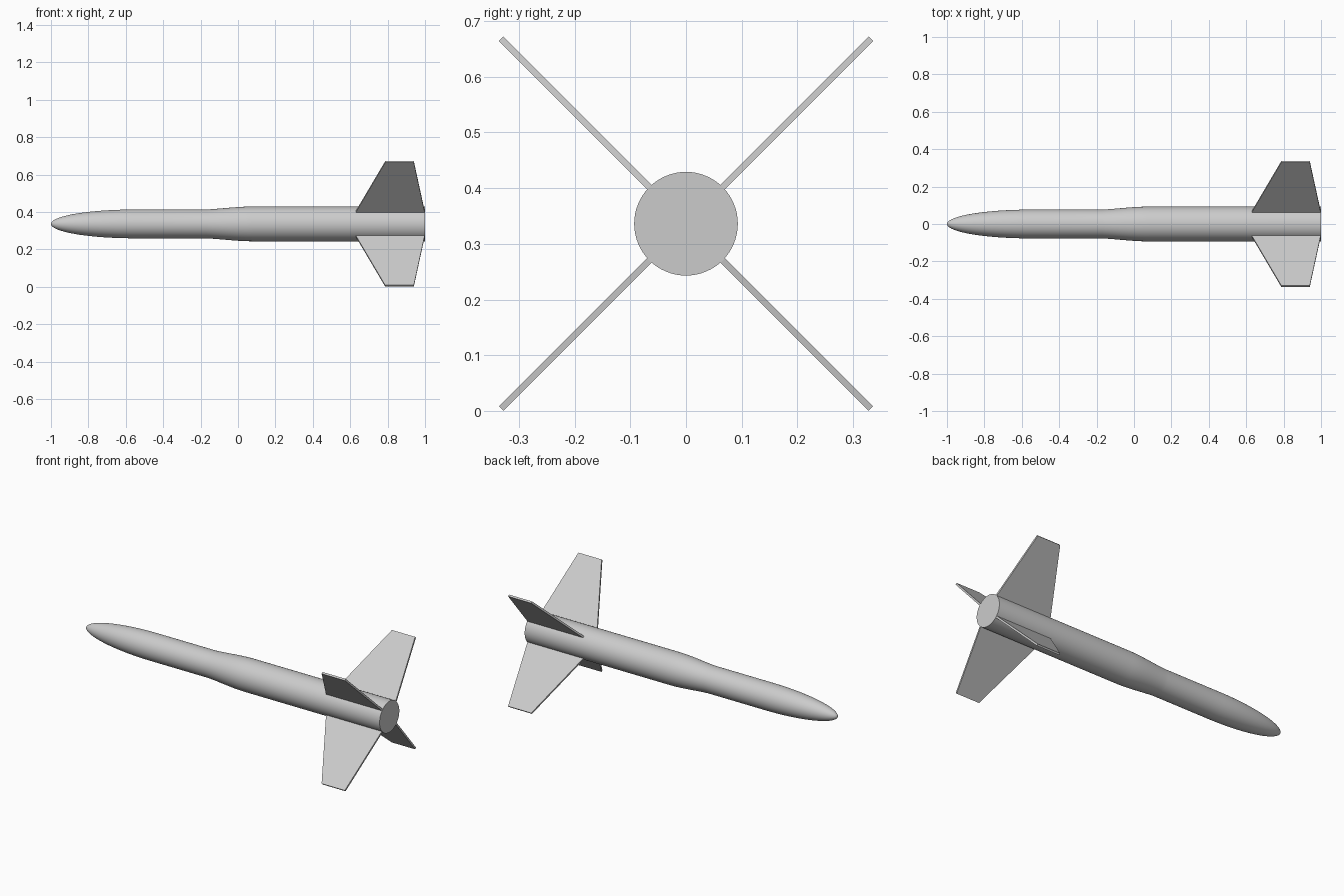
import bpy, bmesh, math
from mathutils import Matrix

cube = bpy.data.objects.get("Cube")
if cube:
    bpy.data.objects.remove(cube, do_unlink=True)

AXIS_Z = 0.336
NOSE_R, BODY_R = 0.077, 0.093
SEGMENTS = 64

grey = bpy.data.materials.new("light_grey")
grey.diffuse_color = (0.6, 0.6, 0.6, 1)
grey.use_nodes = True
grey.node_tree.nodes["Principled BSDF"].inputs["Base Color"].default_value = (0.6, 0.6, 0.6, 1)


def make_object(name, bm):
    bmesh.ops.recalc_face_normals(bm, faces=bm.faces)
    mesh = bpy.data.meshes.new(name)
    bm.to_mesh(mesh)
    bm.free()
    mesh.materials.append(grey)
    obj = bpy.data.objects.new(name, mesh)
    obj.location.z = AXIS_Z
    bpy.context.collection.objects.link(obj)
    return obj


# Body profile: elliptical nose, straight neck, eased shoulder, straight tail
profile = []
for i in range(25):
    a = math.pi / 2 * i / 24
    profile.append((-0.55 - 0.45 * math.cos(a), NOSE_R * math.sin(a)))
for i in range(13):
    t = i / 12
    ease = 0.5 * t * t * (3 - 2 * t) + 0.5 * math.sin(t * math.pi / 2)
    profile.append((-0.17 + 0.25 * t, NOSE_R + (BODY_R - NOSE_R) * ease))
profile += [(1, BODY_R), (1, 0)]

# Body: profile turned around the long axis
bm = bmesh.new()
verts = [bm.verts.new((x, 0, r)) for x, r in profile]
edges = [bm.edges.new(pair) for pair in zip(verts, verts[1:])]
bmesh.ops.spin(bm, geom=verts + edges, cent=(0, 0, 0), axis=(1, 0, 0),
               angle=math.tau, steps=SEGMENTS, use_duplicate=False)
bmesh.ops.remove_doubles(bm, verts=bm.verts, dist=1e-5)
body = make_object("rocket_body", bm)
bpy.ops.object.select_all(action='DESELECT')
body.select_set(True)
bpy.context.view_layer.objects.active = body
bpy.ops.object.shade_smooth_by_angle(angle=math.radians(35))

# Fins: one tapered plate repeated on the four diagonals
FIN_OUTLINE = [(0.63, 0.07), (0.63, 0.093), (0.787, 0.469),
               (0.94, 0.469), (0.998, 0.093), (0.998, 0.07)]
THICKNESS = 0.011
fin_names = ["upper_front_fin", "lower_front_fin", "lower_back_fin", "upper_back_fin"]
for k, name in enumerate(fin_names):
    bm = bmesh.new()
    face = bm.faces.new([bm.verts.new((x, -THICKNESS / 2, r)) for x, r in FIN_OUTLINE])
    ext = bmesh.ops.extrude_face_region(bm, geom=[face])
    moved = [g for g in ext["geom"] if isinstance(g, bmesh.types.BMVert)]
    bmesh.ops.translate(bm, vec=(0, THICKNESS, 0), verts=moved)
    bm.transform(Matrix.Rotation(math.radians(45 + 90 * k), 4, 'X'))
    make_object(name, bm)
